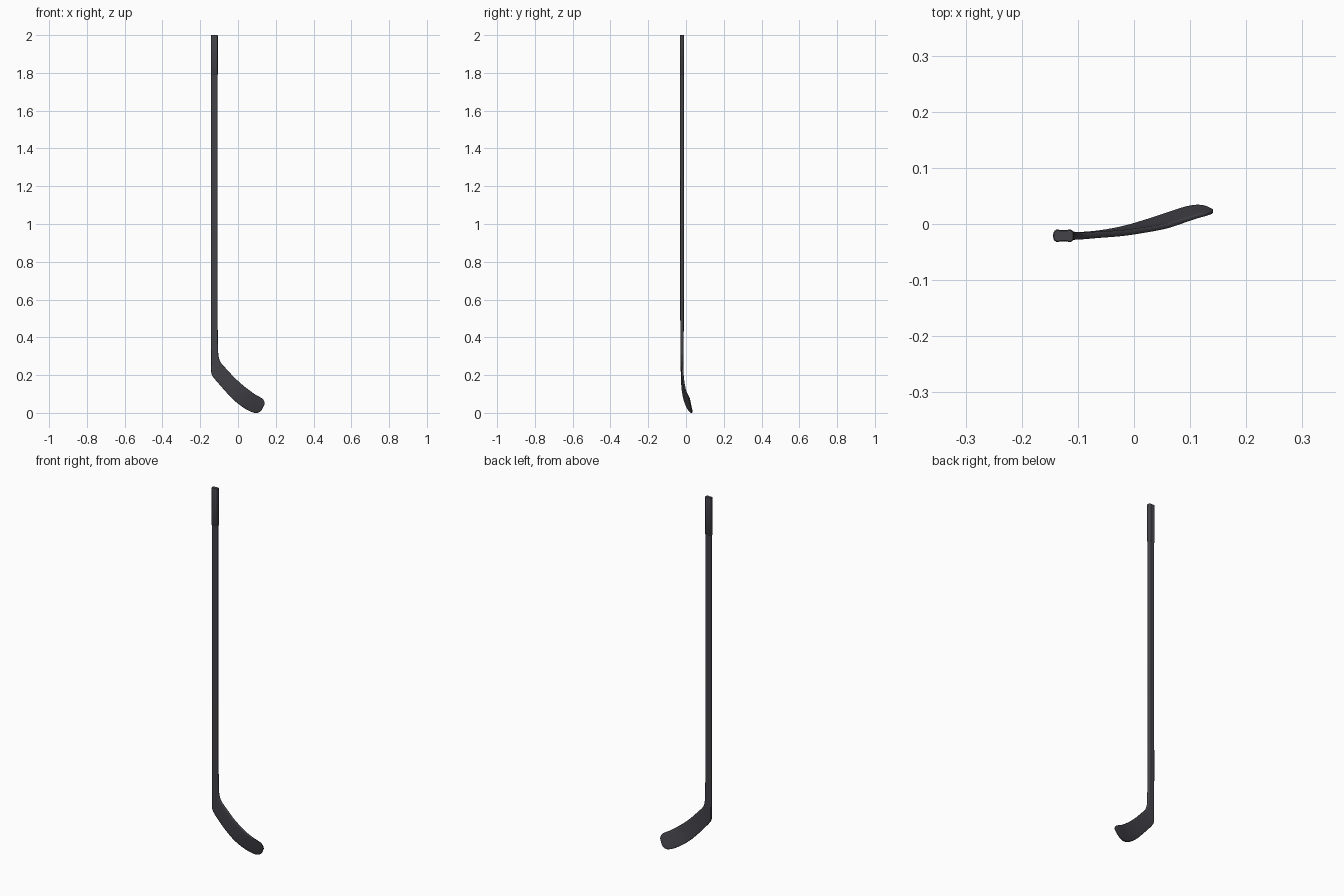
import bpy, bmesh, math
from mathutils import Vector

if "Cube" in bpy.data.objects:
    bpy.data.objects.remove(bpy.data.objects["Cube"])


def section(low, high, half, dish, n=4):
    """Rounded rectangle ring between two edge points, with optional dished faces."""
    low, high = Vector(low), Vector(high)
    mid, axis = (low + high) / 2, (high - low).normalized()
    w = (high - low).length / 2
    nrm = axis.cross(Vector((0, 0, 1)) if abs(axis.z) < 0.5 else Vector((1, 0, 0)))
    nrm = Vector((0, 1, 0)) - axis * axis.y
    nrm.normalize()
    r = min(half * 0.75, w * 0.6)
    ring = []
    for k, (sx, sy) in enumerate(((1, 1), (-1, 1), (-1, -1), (1, -1))):
        for i in range(n + 1):
            a = math.pi / 2 * (k + i / n)
            ring.append(mid + axis * (sx * (w - r) + r * math.cos(a))
                        + nrm * (sy * (half - r) + r * math.sin(a)))
        if k in (0, 2):
            for u in (0.4, 0, -0.4):
                ring.append(mid + axis * (sx * u * w)
                            + nrm * (sy * (half - dish * (1 - u * u))))
    return ring


def loft(name, rings):
    bm = bmesh.new()
    loops = [[bm.verts.new(p) for p in ring] for ring in rings]
    m = len(loops[0])
    for a, b in zip(loops, loops[1:]):
        for i in range(m):
            bm.faces.new((a[i], a[(i + 1) % m], b[(i + 1) % m], b[i]))
    bm.faces.new(loops[0])
    bm.faces.new(loops[-1])
    bmesh.ops.recalc_face_normals(bm, faces=bm.faces)
    me = bpy.data.meshes.new(name)
    bm.to_mesh(me)
    bm.free()
    me.materials.append(mat)
    ob = bpy.data.objects.new(name, me)
    bpy.context.collection.objects.link(ob)
    bpy.ops.object.select_all(action='DESELECT')
    ob.select_set(True)
    bpy.context.view_layer.objects.active = ob
    bpy.ops.object.shade_smooth_by_angle(angle=math.radians(40))
    return ob


def smooth(rows, steps=4):
    """Catmull-Rom interpolation of the stations."""
    out = []
    for i in range(len(rows) - 1):
        p0, p1, p2 = rows[max(i - 1, 0)], rows[i], rows[i + 1]
        p3 = rows[min(i + 2, len(rows) - 1)]
        for s in range(steps):
            t = s / steps
            out.append([b + 0.5 * t * (c - a + t * (2*a - 5*b + 4*c - d + t * (3*(b - c) + d - a)))
                        for a, b, c, d in zip(p0, p1, p2, p3)])
    return out + [rows[-1]]


mat = bpy.data.materials.new("charcoal")
mat.diffuse_color = (0.055, 0.055, 0.065, 1)
mat.use_nodes = True
mat.node_tree.nodes["Principled BSDF"].inputs["Base Color"].default_value = mat.diffuse_color

# Shaft and blade stations: lower edge x, y, z / upper edge x, y, z / half thickness
stations = [
    (-.143, -.021, .500, -.108, -.021, .500, .0095),
    (-.143, -.021, .340, -.106, -.021, .360, .0085),
    (-.143, -.021, .270, -.104, -.021, .310, .0075),
    (-.142, -.021, .215, -.099, -.021, .284, .0068),
    (-.130, -.021, .188, -.088, -.021, .262, .0062),
    (-.098, -.020, .150, -.060, -.019, .231, .0057),
    (-.060, -.016, .107, -.018, -.016, .186, .0053),
    (-.020, -.008, .066, .025, -.010, .147, .0050),
    (.020, .004, .034, .062, -.003, .118, .0047),
    (.056, .016, .012, .090, .006, .098, .0044),
    (.085, .026, .001, .115, .014, .084, .0040),
    (.106, .031, .001, .131, .018, .073, .0036),
    (.123, .031, .013, .140, .021, .058, .0030),
    (.133, .028, .029, .141, .024, .046, .0020),
]
rings = [section((-.1425, -.021, z), (-.1085, -.021, z), h, .0012)
         for z, h in ((1.99, .0100), (1.4, .0100), (.9, .0098))]
for i, s in enumerate(smooth(stations)):
    rings.append(section(s[:3], s[3:6], s[6], max(0, .0012 - i * .0001)))
loft("shaft_and_blade", rings)

# Grip wrap on the top end, with softened rims
grip = [section((-.144 + e, -.021, z), (-.107 - e, -.021, z), .0115 - e, .0014)
        for z, e in ((2.0, .0015), (1.9985, 0), (1.792, 0), (1.79, .0012))]
loft("grip", grip)
